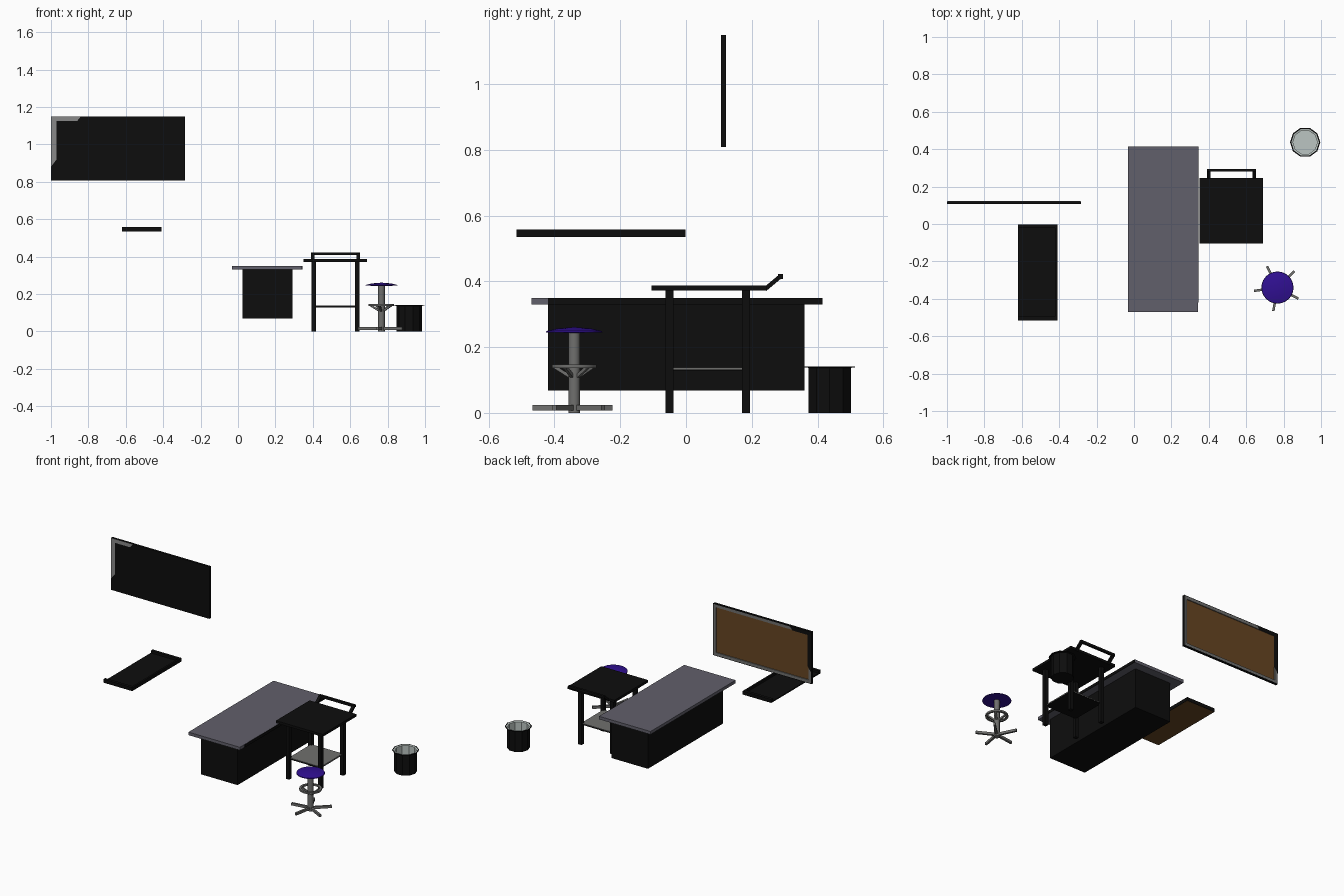
import bpy, bmesh, math
from mathutils import Vector

if "Cube" in bpy.data.objects:
    bpy.data.objects.remove(bpy.data.objects["Cube"])


def material(name, r, g, b):
    m = bpy.data.materials.new(name)
    m.diffuse_color = (r, g, b, 1)
    m.use_nodes = True
    m.node_tree.nodes["Principled BSDF"].inputs["Base Color"].default_value = m.diffuse_color
    return m


BLACK = material("black", 0.004, 0.004, 0.004)
CORK = material("cork", 0.135, 0.06, 0.016)
SLATE = material("slate", 0.12, 0.115, 0.145)
STEEL = material("steel", 0.16, 0.16, 0.155)
TRIM = material("trim", 0.25, 0.25, 0.25)
VIOLET = material("violet", 0.03, 0.005, 0.29)
PALE = material("pale", 0.5, 0.56, 0.54)


def finish(name, bm, mat, smooth=False):
    me = bpy.data.meshes.new(name)
    bmesh.ops.recalc_face_normals(bm, faces=bm.faces)
    bm.to_mesh(me)
    bm.free()
    ob = bpy.data.objects.new(name, me)
    bpy.context.collection.objects.link(ob)
    me.materials.append(mat)
    if smooth:
        bpy.context.view_layer.objects.active = ob
        ob.select_set(True)
        bpy.ops.object.shade_smooth_by_angle(angle=math.radians(40))
        ob.select_set(False)
    return ob


def box(name, x, y, z, mat):
    """Box from (min, max) ranges on each axis."""
    bm = bmesh.new()
    bmesh.ops.create_cube(bm, size=1)
    for v in bm.verts:
        v.co = Vector([r[0] if c < 0 else r[1] for c, r in zip(v.co, (x, y, z))])
    return finish(name, bm, mat)


def lathe(name, centre, profile, sides, mat, smooth=False, closed=False):
    """Revolve (radius, z) points about a vertical axis."""
    bm = bmesh.new()
    vs = [bm.verts.new((r, 0, z)) for r, z in profile]
    pairs = list(zip(vs, vs[1:])) + ([(vs[-1], vs[0])] if closed else [])
    es = [bm.edges.new(p) for p in pairs]
    bmesh.ops.spin(bm, geom=vs + es, cent=(0, 0, 0), axis=(0, 0, 1),
                   angle=math.tau, steps=sides)
    bmesh.ops.remove_doubles(bm, verts=bm.verts, dist=1e-4)
    ob = finish(name, bm, mat, smooth)
    ob.location = (*centre, 0)
    return ob


def bar(name, a, b, w, h, mat):
    """Rectangular bar between two points."""
    a, b = Vector(a), Vector(b)
    ob = box(name, (-w / 2, w / 2), (-h / 2, h / 2), (0, (b - a).length), mat)
    ob.rotation_euler = (b - a).to_track_quat('Z', 'Y').to_euler()
    ob.location = a
    return ob


def frame(name, x, z, y, w, mat):
    """Four-piece picture frame standing in the xz plane."""
    for n, zz in (("bottom", z[0]), ("top", z[1] - w)):
        box(name + "_" + n, x, y, (zz, zz + w), mat)
    for n, xx in (("left", x[0]), ("right", x[1] - w)):
        box(name + "_" + n, (xx, xx + w), y, (z[0] + w, z[1] - w), mat)


def corner_trim(name, y, mat):
    """Thin L-shaped corner patch on the board."""
    bm = bmesh.new()
    pts = [(-1, 0.88), (-0.97, 0.92), (-0.97, 1.125), (-0.86, 1.125), (-0.84, 1.15), (-1, 1.15)]
    v = [bm.verts.new((x, y, z)) for x, z in pts]
    bm.faces.new((v[0], v[1], v[2], v[5]))
    bm.faces.new((v[5], v[2], v[3], v[4]))
    finish(name, bm, mat)


# Wall board: black backing and edge, cork and grey frame to the back
X0, X1, Z0, Z1, E, FW = -1.0, -0.283, 0.808, 1.15, 0.004, 0.022
box("board_backing", (X0, X1), (0.106, 0.112), (Z0, Z1), BLACK)
box("board_cork", (X0 + FW, X1 - FW), (0.112, 0.116), (Z0 + FW, Z1 - FW), CORK)
frame("board_edge", (X0, X1), (Z0, Z1), (0.112, 0.1215), E, BLACK)
frame("board_frame", (X0 + E, X1 - E), (Z0 + E, Z1 - E), (0.112, 0.122), FW - E, STEEL)
corner_trim("front_corner_trim", 0.1055, TRIM)
corner_trim("back_corner_trim", 0.1226, BLACK)

# Flat hanging panel with lips on three sides, cork below
box("panel_cork", (-0.617, -0.413), (-0.512, -0.005), (0.535, 0.537), CORK)
box("panel_plate", (-0.62, -0.41), (-0.515, -0.002), (0.5355, 0.543), BLACK)
box("panel_side_lip", (-0.422, -0.41), (-0.515, -0.002), (0.543, 0.558), BLACK)
for n, y in (("front", -0.515), ("back", -0.022)):
    box("panel_%s_lip" % n, (-0.62, -0.422), (y, y + 0.02), (0.543, 0.558), BLACK)

# Counter: three cabinets under one worktop
for i in range(3):
    y = -0.42 + i * 0.26
    box("cabinet_%d" % (i + 1), (0.025, 0.291), (y, y + 0.26), (0.068, 0.33), BLACK)
box("worktop", (-0.032, 0.342), (-0.47, 0.415), (0.33, 0.35), SLATE)
box("worktop_edge_strip", (0.342, 0.344), (-0.42, 0.415), (0.33, 0.349), BLACK)

# Side table: top, legs, shelf and rear handle
box("table_top", (0.35, 0.69), (-0.105, 0.245), (0.372, 0.388), BLACK)
for i, x in enumerate((0.392, 0.625)):
    for j, y in enumerate((-0.062, 0.17)):
        box("table_leg_%d%d" % (i, j), (x, x + 0.024), (y, y + 0.024), (0, 0.372), BLACK)
box("table_shelf_under", (0.405, 0.635), (-0.05, 0.182), (0.128, 0.135), BLACK)
box("table_shelf", (0.405, 0.636), (-0.049, 0.182), (0.132, 0.138), STEEL)
for n, x in (("left", 0.40), ("right", 0.643)):
    bar("handle_arm_" + n, (x, 0.24, 0.376), (x, 0.288, 0.416), 0.019, 0.013, BLACK)
bar("handle_grip", (0.391, 0.287, 0.415), (0.652, 0.287, 0.415), 0.015, 0.015, BLACK)

# Stool: domed seat, post, foot ring on spokes, five-legged base
C = (0.767, -0.34)
lathe("stool_seat", C, [(0, 0.243), (0.086, 0.245), (0.084, 0.249), (0.05, 0.257), (0, 0.261)],
      24, VIOLET, True)
lathe("stool_post", C, [(0, 0), (0.018, 0), (0.018, 0.245), (0, 0.245)], 12, STEEL, True)
lathe("stool_foot_ring", C, [(0.054, 0.136), (0.068, 0.136), (0.068, 0.147), (0.054, 0.147)],
      20, STEEL, True, True)
for k in range(5):
    a = math.radians(44 + 72 * k)
    d = Vector((math.cos(a), math.sin(a), 0))
    o = Vector((*C, 0))
    bar("stool_leg_%d" % k, o + Vector((0, 0, 0.016)), o + d * 0.127 + Vector((0, 0, 0.016)),
        0.013, 0.016, STEEL)
    bar("stool_spoke_%d" % k, o + d * 0.015 + Vector((0, 0, 0.112)),
        o + d * 0.06 + Vector((0, 0, 0.14)), 0.01, 0.01, STEEL)

# Waste bin: ten-sided black shell, pale liner, thin flared rim with a dark edge
B = (0.915, 0.437)
lathe("bin_shell", B, [(0, 0), (0.068, 0), (0.068, 0.138)], 10, BLACK)
lathe("bin_liner", B, [(0, 0.005), (0.065, 0.005), (0.065, 0.139), (0.074, 0.141)], 10, PALE)
lathe("bin_rim", B, [(0.065, 0.137), (0.081, 0.138), (0.081, 0.141), (0.074, 0.141)],
      10, BLACK)
